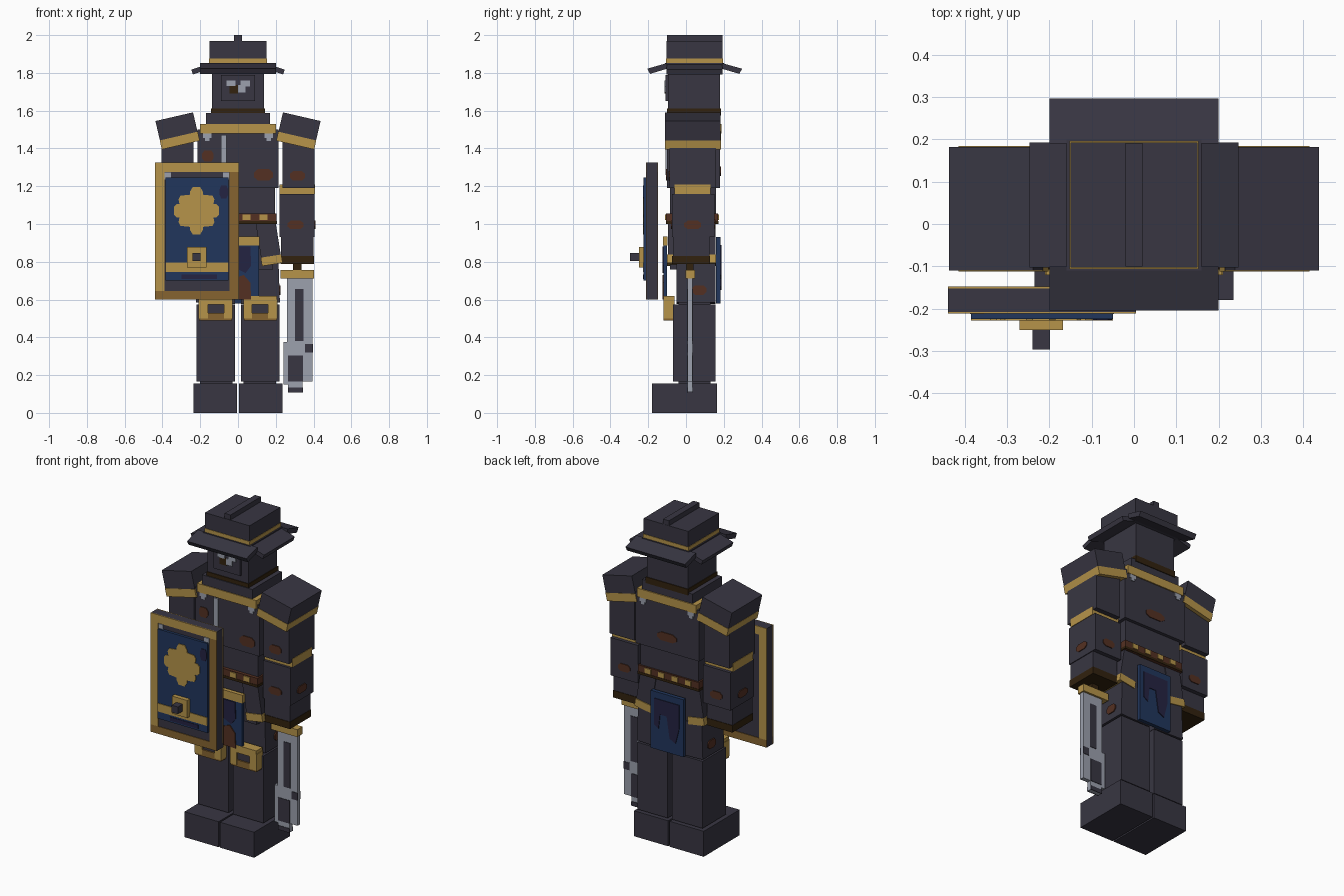
import bpy, bmesh, math
from mathutils import Matrix, Vector

if "Cube" in bpy.data.objects:
    bpy.data.objects.remove(bpy.data.objects["Cube"])


def material(name, r, g, b):
    col = [((c / 255 + 0.055) / 1.055) ** 2.4 for c in (r, g, b)] + [1]
    m = bpy.data.materials.new(name)
    m.use_nodes = True
    m.diffuse_color = col
    bsdf = m.node_tree.nodes["Principled BSDF"]
    bsdf.inputs["Base Color"].default_value = col
    bsdf.inputs["Roughness"].default_value = 0.9
    return m


CHARCOAL = material("charcoal cloth", 56, 54, 66)
GOLD = material("gold trim", 182, 148, 74)
BRONZE = material("dark gold", 134, 100, 48)
BLUE = material("royal blue", 33, 54, 92)
NAVY = material("navy stain", 36, 35, 66)
STEEL = material("steel", 156, 161, 174)
UMBER = material("dark umber", 50, 34, 14)
RUST = material("rust leather", 84, 48, 34)


def finish(name, bm, mat, tilt=0, pivot=(0, 0, 0), mirror=False):
    """Turn a bmesh into an object, tilted about a y axis through pivot and optionally flipped in x."""
    if tilt:
        bmesh.ops.rotate(bm, verts=bm.verts, cent=pivot,
                         matrix=Matrix.Rotation(math.radians(tilt), 3, "Y"))
    if mirror:
        bmesh.ops.scale(bm, verts=bm.verts, vec=(-1, 1, 1))
    bmesh.ops.recalc_face_normals(bm, faces=bm.faces)
    me = bpy.data.meshes.new(name)
    bm.to_mesh(me)
    bm.free()
    me.materials.append(mat)
    ob = bpy.data.objects.new(name, me)
    bpy.context.collection.objects.link(ob)
    return ob


def box(name, x, y, z, mat, **kw):
    bm = bmesh.new()
    bmesh.ops.create_cube(bm, size=1)
    for v in bm.verts:
        v.co = [(a + b) / 2 + c * (b - a) for (a, b), c in zip((x, y, z), v.co)]
    return finish(name, bm, mat, **kw)


def pair(name, x, y, z, mat, **kw):
    box("left_" + name, x, y, z, mat, **kw)
    box("right_" + name, x, y, z, mat, mirror=True, **kw)


def plate(name, pts, at, mat, axis="y", thick=0.008, **kw):
    """Flat outline extruded around the given depth."""
    bm = bmesh.new()
    h = thick / 2
    vs = [bm.verts.new((u, at - h, v) if axis == "y" else (at - h, u, v)) for u, v in pts]
    f = bm.faces.new(vs)
    ext = bmesh.ops.extrude_face_region(bm, geom=[f])["geom"]
    move = Vector((0, thick, 0) if axis == "y" else (thick, 0, 0))
    bmesh.ops.translate(bm, vec=move, verts=[g for g in ext if isinstance(g, bmesh.types.BMVert)])
    return finish(name, bm, mat, **kw)


def spot(name, u, v, w, h, at, mat=RUST, axis="y", **kw):
    a, b = w / 2, h / 2
    q = [(a * 0.6, b), (a, b * 0.4), (a, -b * 0.4), (a * 0.6, -b)]
    pts = q + [(-i, j) for i, j in reversed(q)]
    plate(name, [(u + i, v + j) for i, j in pts], at, mat, axis, **kw)


# Boots, legs and thighs
pair("boot", (.005, .235), (-.18, .165), (0, .155), CHARCOAL)
pair("leg", (.015, .22), (-.07, .155), (.165, .573), CHARCOAL)
pair("thigh", (.01, .215), (-.05, .155), (.58, .79), CHARCOAL, tilt=-2, pivot=(.1, 0, .78))
pair("ankle", (.03, .2), (-.04, .13), (.14, .18), CHARCOAL)
pair("knee_joint", (.03, .2), (-.04, .13), (.56, .6), CHARCOAL)

# Knee guards: backing with a gold frame
pair("knee_guard", (.035, .205), (-.11, -.06), (.5, .61), CHARCOAL)
pair("knee_top", (.033, .207), (-.12, -.06), (.575, .62), GOLD)
pair("knee_bottom", (.033, .207), (-.118, -.06), (.49, .53), BRONZE)
pair("knee_outer", (.16, .21), (-.12, -.06), (.5, .6), GOLD)
pair("knee_inner", (.03, .075), (-.12, -.06), (.5, .6), GOLD)

# Pelvis, skirt panels, belt and studs
box("pelvis", (-.185, .185), (-.085, .15), (.76, 1.02), CHARCOAL)
tip = dict(tilt=-9, pivot=(.16, 0, 1.0))
pair("skirt_panel", (.095, .2), (-.095, .155), (.79, 1.01), CHARCOAL, **tip)
pair("skirt_trim", (.093, .203), (-.1, .16), (.785, .83), GOLD, **tip)
box("belt", (-.205, .205), (-.105, .17), (1.0, 1.055), RUST)
box("belt_lower_edge", (-.207, .207), (-.107, .172), (1.0, 1.015), UMBER)
for y in (-.107, .172):
    for i in range(4):
        cx = -.135 + .09 * i
        box("belt_stud", (cx - .02, cx + .02), (y - .004, y + .004), (1.02, 1.05), GOLD)

# Hanging cloths with stains
box("front_cloth", (-.11, .11), (-.118, -.1), (.6, .89), BLUE)
box("front_cloth_trim", (-.115, .115), (-.122, -.098), (.885, .935), GOLD)
plate("front_cloth_stain", [(-.05, .88), (.065, .88), (.07, .78), (.04, .74), (-.02, .77)], -.12, NAVY)
plate("front_cloth_mud", [(-.07, .6), (.07, .6), (.065, .69), (.03, .73), (-.06, .7)], -.12, RUST)
box("back_cloth", (-.11, .11), (.16, .183), (.58, .93), BLUE)
plate("back_cloth_stain", [(-.085, .89), (.085, .89), (.085, .73), (.055, .71), (.045, .8),
                           (0, .8), (-.02, .67), (-.06, .65), (-.085, .75)], .183, NAVY)

# Torso and collar
box("abdomen", (-.195, .195), (-.085, .16), (1.05, 1.22), CHARCOAL)
box("chest", (-.215, .215), (-.1, .18), (1.19, 1.5), CHARCOAL)
box("chest_trim", (-.2, .2), (-.11, .187), (1.478, 1.53), GOLD)
box("collar", (-.17, .17), (-.105, .18), (1.52, 1.588), CHARCOAL)
box("chest_strap", (-.09, -.06), (-.108, -.09), (1.26, 1.47), STEEL)
for y in (-.101, .181):
    pair("chest_rivet", (.14, .185), (y - .004, y + .004), (1.455, 1.48), STEEL)
    pair("chest_rivet_tip", (.15, .175), (y - .004, y + .004), (1.44, 1.456), STEEL)
spot("chest_patch", .135, 1.26, .1, .06, -.101)
spot("chest_patch", -.16, 1.36, .06, .06, -.101)
spot("back_patch", 0, 1.28, .13, .05, .181)

# Arms and tilted pauldrons
pair("upper_arm", (.235, .405), (-.088, .16), (1.19, 1.46), CHARCOAL)
pair("elbow_band", (.22, .408), (-.06, .13), (1.16, 1.21), GOLD)
pair("forearm", (.22, .405), (-.075, .15), (.93, 1.16), CHARCOAL)
pair("cuff", (.228, .4), (-.07, .125), (.82, .94), CHARCOAL)
pair("cuff_edge", (.226, .402), (-.073, .128), (.787, .83), UMBER)
turn = dict(tilt=13, pivot=(.32, 0, 1.492))
pair("pauldron", (.218, .422), (-.11, .182), (1.44, 1.57), CHARCOAL, **turn)
pair("pauldron_trim", (.217, .423), (-.112, .184), (1.416, 1.465), GOLD, **turn)
for flip in (False, True):
    spot("upper_arm_patch", .315, 1.255, .08, .05, -.089, mirror=flip)
    spot("forearm_patch", .305, .995, .085, .045, -.076, mirror=flip)
    spot("forearm_back_patch", .31, 1.0, .08, .045, .151, mirror=flip)
    spot("forearm_side_patch", .035, .995, .09, .045, .406, axis="x", mirror=flip)
    spot("thigh_patch", .07, .65, .075, .05, .222, axis="x", mirror=flip)

# Head and face
box("neck_band", (-.142, .142), (-.1, .185), (1.575, 1.612), UMBER)
box("head", (-.138, .138), (-.095, .18), (1.6, 1.83), CHARCOAL)
box("face_plate", (-.09, .09), (-.108, -.09), (1.65, 1.79), CHARCOAL)
box("eye_shadow", (-.045, .0), (-.113, -.105), (1.69, 1.735), UMBER)
box("right_eye", (-.062, -.012), (-.115, -.107), (1.73, 1.76), STEEL)
box("left_eye", (.012, .064), (-.115, -.107), (1.728, 1.76), STEEL)
box("eye_glint", (0, .04), (-.115, -.107), (1.697, 1.735), STEEL)

# Hat: crown, band, ridge and four sloping brim flaps
box("hat_crown", (-.15, .15), (-.103, .193), (1.82, 1.97), CHARCOAL)
box("hat_band", (-.153, .153), (-.106, .196), (1.853, 1.876), GOLD)
box("hat_ridge", (-.02, .02), (-.1, .192), (1.965, 2.0), CHARCOAL)
box("brim_base", (-.16, .16), (-.11, .2), (1.82, 1.852), CHARCOAL)
pair("brim_side", (.14, .252), (-.103, .193), (1.825, 1.852), CHARCOAL, tilt=18, pivot=(.14, 0, 1.85))
for name, inner, outer in (("brim_front", -.1, -.205), ("brim_back", .19, .297)):
    flap = plate(name, [(inner, 1.822), (inner, 1.852), (outer, 1.822), (outer - .015 * (1 if inner > 0 else -1), 1.795)],
                 0, CHARCOAL, axis="x", thick=.4)

# Shield: body, gold frame on both faces, blue field
box("shield_body", (-.44, .005), (-.208, -.152), (.6, 1.325), CHARCOAL)
for y in (-.209, -.151):
    d = (y - .003, y + .003)
    box("shield_frame_left", (-.44, -.39), d, (.645, 1.325), GOLD)
    box("shield_frame_top", (-.39, .005), d, (1.275, 1.325), GOLD)
    box("shield_frame_right", (-.045, .005), d, (.645, 1.275), BRONZE)
    box("shield_frame_bottom", (-.44, .005), d, (.6, .645), BRONZE)
for x in ((-.388, -.355), (-.08, -.047)):
    box("shield_corner", x, (-.213, -.2), (1.235, 1.272), STEEL)
box("shield_field", (-.385, -.05), (-.224, -.2), (.7, 1.245), BLUE)
spot("shield_stain", -.075, 1.17, .045, .07, -.223, NAVY)
box("shield_stripe", (-.385, -.05), (-.228, -.22), (.745, .795), GOLD)
box("shield_lower_stain", (-.3, -.11), (-.227, -.22), (.71, .733), NAVY)

# Shield emblem: one quarter outline repeated four ways
q = [(.02, .125), (.035, .1), (.035, .085), (.085, .08), (.095, .06), (.09, .035), (.105, .035), (.12, .02)]
half = q + [(x, -z) for x, z in reversed(q)]
outline = half + [(-x, z) for x, z in reversed(half)]
plate("shield_emblem", [(x - .22, z + 1.07) for x, z in outline], -.224, GOLD)
box("shield_boss", (-.27, -.168), (-.25, -.22), (.77, .877), GOLD)
box("shield_boss_stud", (-.24, -.198), (-.296, -.24), (.803, .847), CHARCOAL)

# Sword: grip, guard, stepped blade with dark fuller
box("sword_grip", (.29, .335), (.0, .04), (.74, .8), UMBER)
box("sword_guard", (.225, .402), (-.003, .047), (.712, .757), GOLD)
plate("sword_blade", [(.26, .72), (.395, .72), (.395, .165), (.342, .165), (.342, .11), (.265, .11),
                      (.265, .15), (.24, .15), (.24, .375), (.26, .375)], .022, STEEL, thick=.026)
for y in (.008, .036):
    box("sword_fuller", (.302, .348), (y - .002, y + .002), (.38, .655), CHARCOAL)
    box("sword_notch", (.355, .396), (y - .002, y + .002), (.32, .365), CHARCOAL)
    box("sword_tip_stain", (.265, .343), (y - .002, y + .002), (.165, .305), CHARCOAL)
    box("sword_end_stain", (.264, .343), (y - .002, y + .002), (.109, .135), CHARCOAL)
